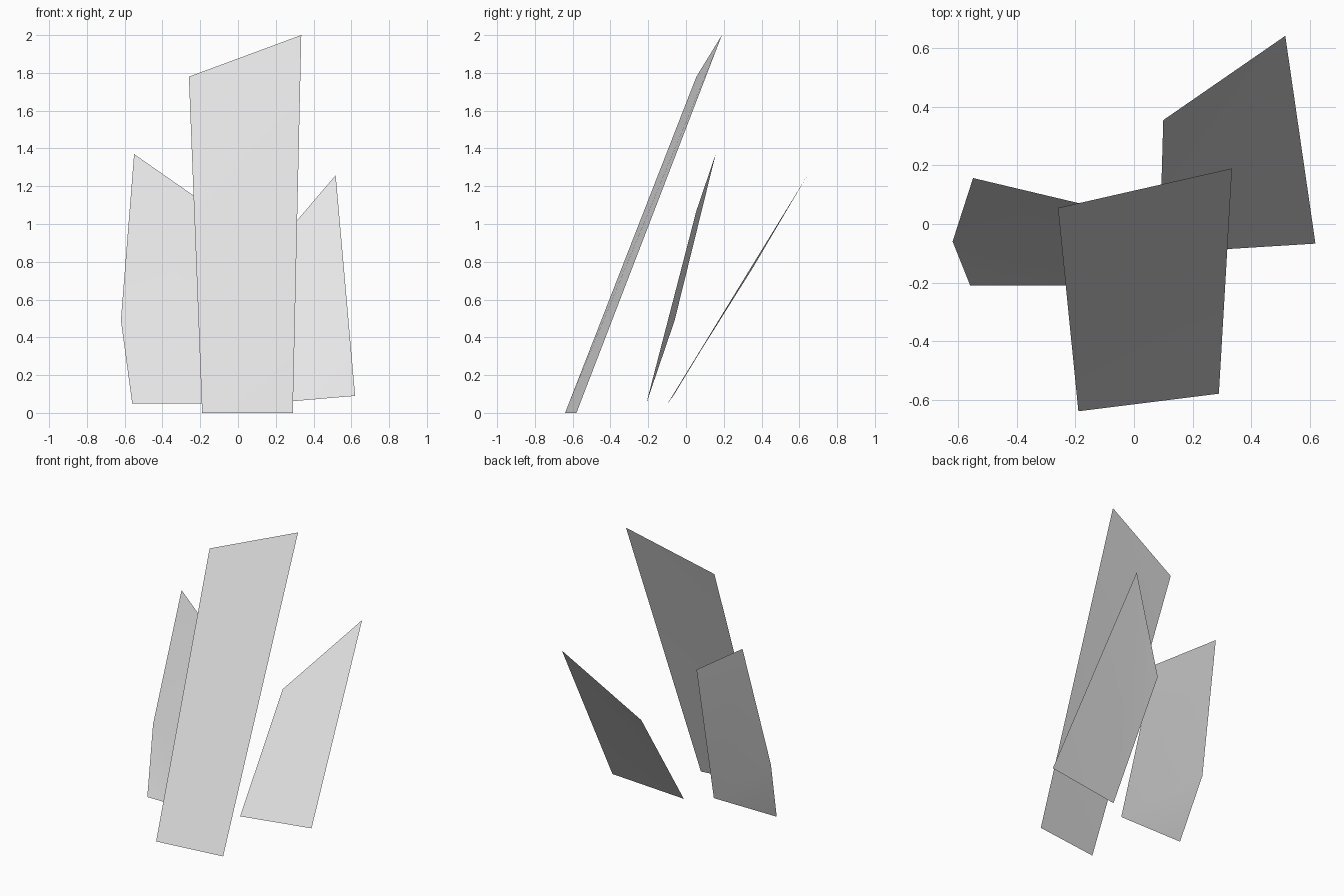
import bpy

if "Cube" in bpy.data.objects:
    bpy.data.objects.remove(bpy.data.objects["Cube"])

# One plain grey for all the shards
grey = bpy.data.materials.new("light_grey")
grey.diffuse_color = (0.8, 0.8, 0.8, 1.0)
grey.use_nodes = True
grey.node_tree.nodes["Principled BSDF"].inputs["Base Color"].default_value = grey.diffuse_color


def shard(name, outline):
    """Single-sided sheet: a triangle fan around the first outline point,
    counter-clockwise seen from the front."""
    fan = [(0, i, i + 1) for i in range(1, len(outline) - 1)]
    mesh = bpy.data.meshes.new(name)
    mesh.from_pydata(outline, [], fan)
    mesh.materials.append(grey)
    mesh.shade_smooth()
    obj = bpy.data.objects.new(name, mesh)
    bpy.context.collection.objects.link(obj)
    return obj


# Tall middle blade, leaning back
shard("centre_shard", [(-0.19, -0.64, 0.0), (0.29, -0.58, 0.0),
                       (0.335, 0.19, 2.0), (-0.26, 0.055, 1.78)])

# Left blade with a kink on its outer edge
shard("left_shard", [(-0.07, -0.21, 0.05), (-0.12, 0.055, 1.07),
                     (-0.55, 0.157, 1.37), (-0.62, -0.06, 0.49),
                     (-0.56, -0.21, 0.05)])

# Right blade, slightly folded along its diagonal
shard("right_shard", [(0.087, -0.10, 0.045), (0.62, -0.067, 0.09),
                      (0.517, 0.643, 1.258), (0.10, 0.355, 0.77)])
